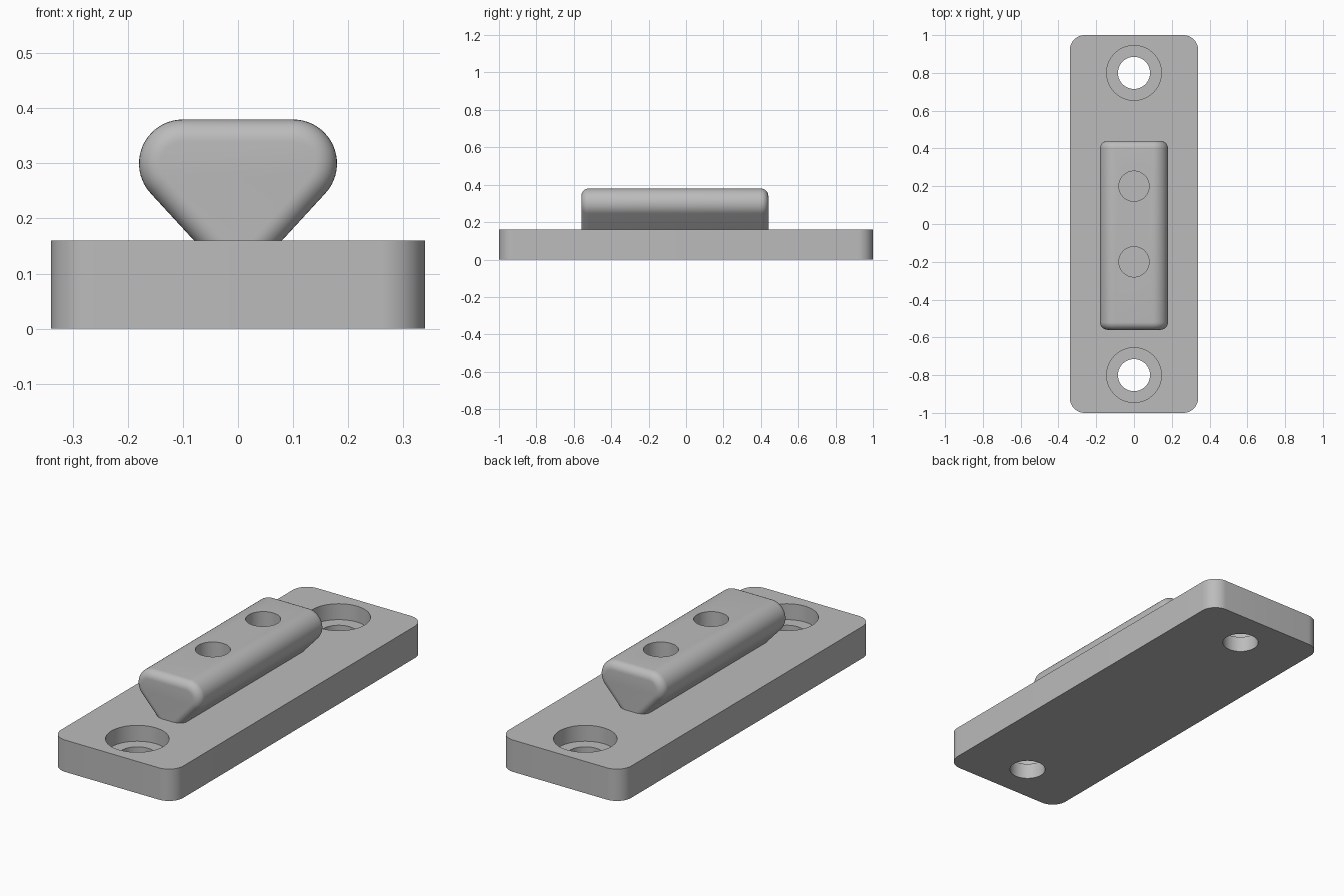
import bpy, bmesh, math

if "Cube" in bpy.data.objects:
    bpy.data.objects.remove(bpy.data.objects["Cube"], do_unlink=True)

GREY = (0.5, 0.5, 0.5, 1)
metal = bpy.data.materials.new("plain grey")
metal.use_nodes = True
metal.diffuse_color = GREY
metal.node_tree.nodes["Principled BSDF"].inputs["Base Color"].default_value = GREY


def loft(name, rings):
    """Join rings of points into a closed solid."""
    bm = bmesh.new()
    loops = [[bm.verts.new(p) for p in ring] for ring in rings]
    n = len(loops[0])
    for a, b in zip(loops, loops[1:]):
        for i in range(n):
            j = (i + 1) % n
            bm.faces.new((a[i], a[j], b[j], b[i]))
    bm.faces.new(loops[0])
    bm.faces.new(loops[-1])
    bmesh.ops.recalc_face_normals(bm, faces=bm.faces)
    mesh = bpy.data.meshes.new(name)
    bm.to_mesh(mesh)
    bm.free()
    mesh.materials.append(metal)
    obj = bpy.data.objects.new(name, mesh)
    bpy.context.collection.objects.link(obj)
    return obj


def arc(cx, cy, r, start, end, steps):
    return [(cx + r * math.cos(start + (end - start) * i / steps),
             cy + r * math.sin(start + (end - start) * i / steps))
            for i in range(steps + 1)]


def drill(target, y, radius, low, high):
    """Cut a round vertical hole on the centre line, then drop the cutter."""
    circle = arc(0, y, radius, 0, math.tau, 64)[:-1]
    cutter = loft("cutter", [[(px, py, z) for px, py in circle] for z in (low, high)])
    cutter.hide_render = True
    mod = target.modifiers.new("hole", "BOOLEAN")
    mod.operation = "DIFFERENCE"
    mod.solver = "EXACT"
    mod.object = cutter
    bpy.context.view_layer.objects.active = target
    bpy.ops.object.modifier_apply(modifier=mod.name)
    bpy.data.objects.remove(cutter, do_unlink=True)


def smooth(obj):
    bpy.ops.object.select_all(action="DESELECT")
    obj.select_set(True)
    bpy.context.view_layer.objects.active = obj
    bpy.ops.object.shade_smooth_by_angle(angle=math.radians(30))


# Base plate: rounded rectangle with a counterbored screw hole at each end
PLATE_TOP, CORNER = 0.16, 0.08
outline = []
for quarter, (sx, sy) in enumerate(((1, 1), (-1, 1), (-1, -1), (1, -1))):
    start = quarter * math.pi / 2
    outline += arc(sx * (0.34 - CORNER), sy * (1 - CORNER), CORNER,
                   start, start + math.pi / 2, 12)
plate = loft("base_plate", [[(x, y, z) for x, y in outline] for z in (0, PLATE_TOP)])
for y in (-0.8, 0.8):
    drill(plate, y, 0.145, 0.08, 0.3)
    drill(plate, y, 0.085, -0.1, 0.3)
smooth(plate)

# Rail: flared section with round shoulders, narrowing to a neck at the plate
FOOT, FILLET = 0.155, 0.04
slope = math.radians(47.4)


def section(y, inset):
    """Rail section at y, shrunk inwards by inset."""
    half = arc(0.1, 0.3, 0.08 - inset, slope - math.pi / 2, math.pi / 2, 20)
    x, z = half[0]
    half.insert(0, (x - (z - FOOT) / math.tan(slope), FOOT))
    points = half + [(-px, pz) for px, pz in reversed(half)]
    return [(px, y, pz) for px, pz in points]


FRONT, BACK = -0.56, 0.44
ends = []
for i in range(9):
    a = math.pi / 2 * i / 8
    ends.append((FILLET * (1 - math.sin(a)), FILLET * (1 - math.cos(a))))
rings = [section(FRONT + depth, inset) for inset, depth in ends]
rings += [section(BACK - depth, inset) for inset, depth in reversed(ends)]
rail = loft("rail", rings)
for y in (-0.2, 0.2):
    drill(rail, y, 0.08, 0.18, 0.5)
smooth(rail)
